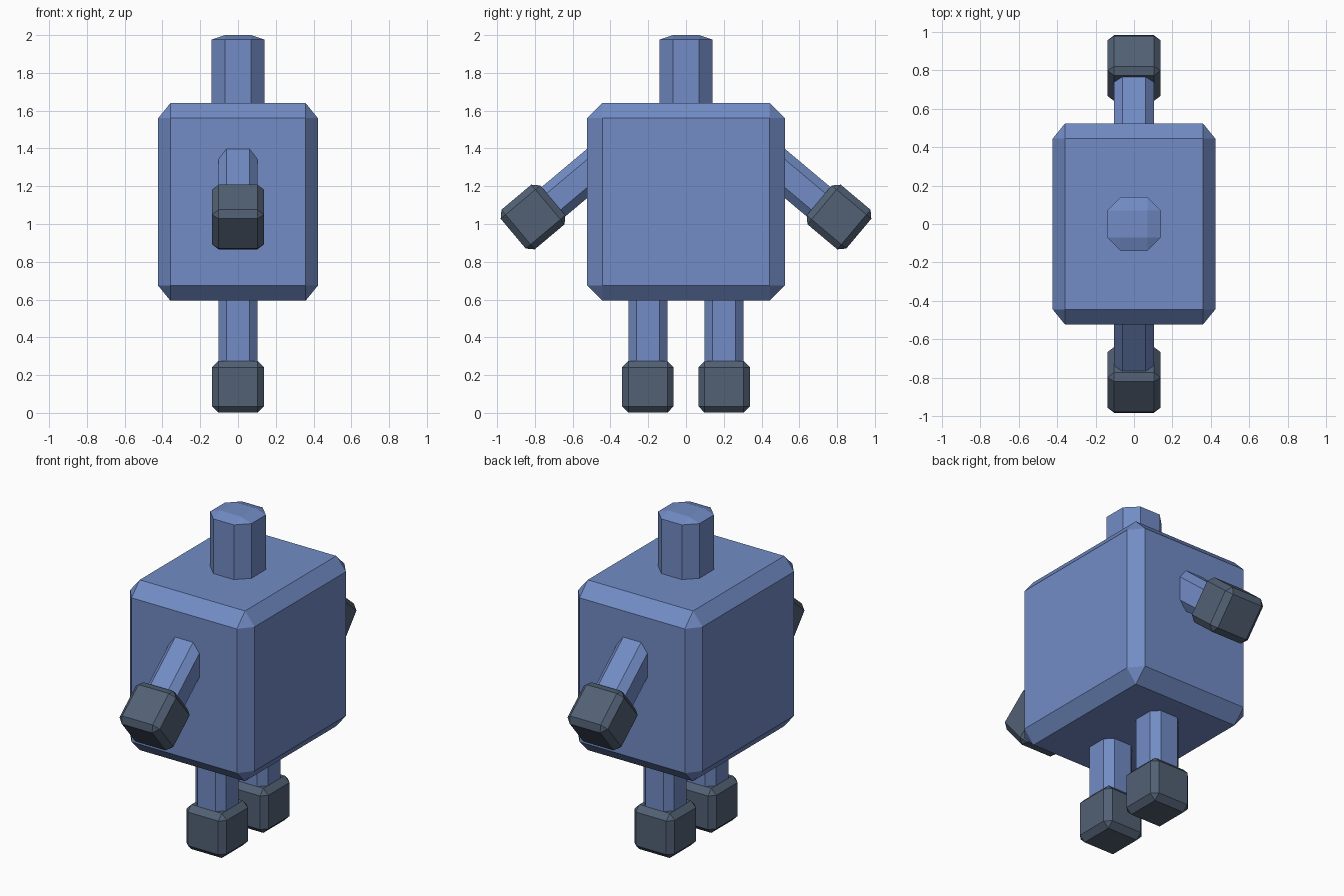
import bpy, bmesh
from math import radians, sin, cos
from mathutils import Vector, Matrix

if "Cube" in bpy.data.objects:
    bpy.data.objects.remove(bpy.data.objects["Cube"])


def material(name, rgb):
    m = bpy.data.materials.new(name)
    m.diffuse_color = (*rgb, 1)
    m.use_nodes = True
    m.node_tree.nodes["Principled BSDF"].inputs["Base Color"].default_value = m.diffuse_color
    return m


BLUE = material("blue", (0.168, 0.262, 0.558))
SLATE = material("slate", (0.084, 0.119, 0.175))


def chamfered_box(name, size, cut, mat, centre, turn=0.0):
    """Box with chamfered edges; cut is the chamfer depth along each axis."""
    bm = bmesh.new()
    bmesh.ops.create_cube(bm, size=2)
    bmesh.ops.bevel(bm, geom=bm.edges[:], offset=0.5, offset_type='OFFSET',
                    segments=1, affect='EDGES')
    for v in bm.verts:
        for i in range(3):
            half = size[i] / 2
            side = 1 if v.co[i] > 0 else -1
            v.co[i] = side * (half if abs(v.co[i]) > 0.9 else half - cut[i])
    mesh = bpy.data.meshes.new(name)
    bm.to_mesh(mesh)
    bm.free()
    mesh.materials.append(mat)
    ob = bpy.data.objects.new(name, mesh)
    ob.matrix_world = Matrix.Translation(centre) @ Matrix.Rotation(turn, 4, 'X')
    bpy.context.collection.objects.link(ob)
    return ob


# body and head
chamfered_box("body", (0.846, 1.046, 1.046), (0.065, 0.08, 0.08), BLUE, (0, 0, 1.117))
chamfered_box("head", (0.28, 0.28, 0.44), (0.07, 0.07, 0.024), BLUE, (0, 0, 1.78))

# limbs on both sides
ANGLE = radians(40)
END = Vector((0.274, 0.274, 0.274))
CUT = (0.034, 0.034, 0.034)
for side, label in ((-1, "left"), (1, "right")):
    # leg and foot
    chamfered_box(label + "_leg", (0.207, 0.207, 0.50), (0.043, 0.043, 0.04), BLUE,
                  (0, side * 0.202, 0.42))
    chamfered_box(label + "_foot", END, CUT, SLATE, (0, side * 0.202, 0.138))
    # arm and hand, sloping down and out
    hand = Vector((0, side * 0.81, 1.037))
    inward = Vector((0, -side * cos(ANGLE), sin(ANGLE)))
    chamfered_box(label + "_arm", (0.207, 0.50, 0.20), (0.043, 0.04, 0.043), BLUE,
                  hand + inward * 0.27 - Vector((0, 0, 0.01)), -side * ANGLE)
    chamfered_box(label + "_hand", END, CUT, SLATE, hand, -side * ANGLE)
